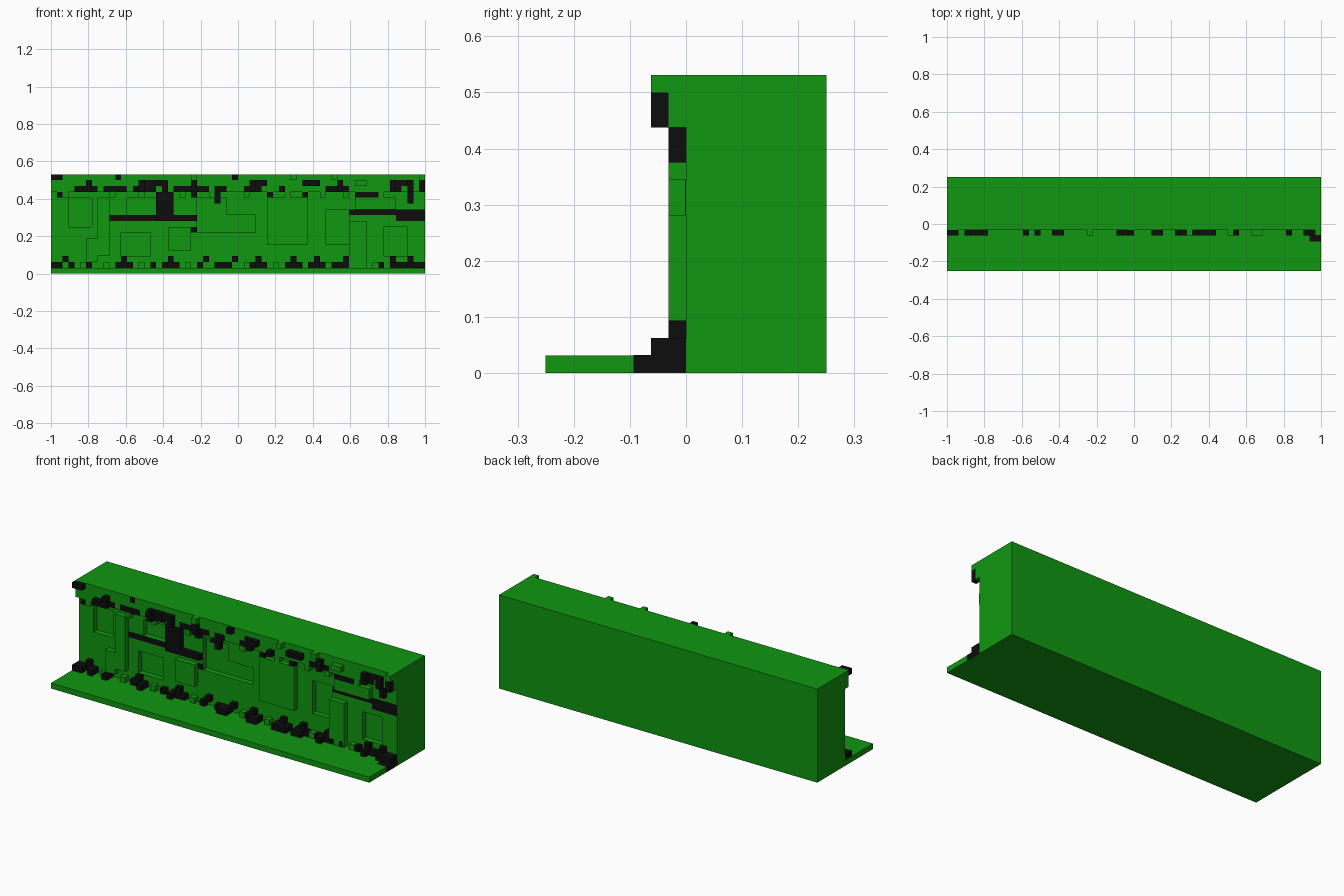
import bpy, bmesh
from itertools import groupby

if "Cube" in bpy.data.objects:
    bpy.data.objects.remove(bpy.data.objects["Cube"])

U = 1 / 32          # one block unit; the model is 64 x 16 x 17 units

def material(name, col):
    m = bpy.data.materials.new(name)
    m.diffuse_color = (*col, 1)
    m.use_nodes = True
    m.node_tree.nodes["Principled BSDF"].inputs["Base Color"].default_value = m.diffuse_color
    return m

GREEN = material("green", (0.005, 0.31, 0.005))
BLACK = material("black", (0.004, 0.004, 0.004))

def add_box(bm, x0, x1, y0, y1, z0, z1):
    """Box in block units, x counted from the left end."""
    r = bmesh.ops.create_cube(bm, size=1)
    for v in r["verts"]:
        v.co = (((x1 if v.co.x > 0 else x0) - 32) * U,
                (y1 if v.co.y > 0 else y0) * U,
                (z1 if v.co.z > 0 else z0) * U)

def finish(bm, name, mat):
    bmesh.ops.recalc_face_normals(bm, faces=bm.faces)
    me = bpy.data.meshes.new(name)
    bm.to_mesh(me)
    bm.free()
    me.materials.append(mat)
    ob = bpy.data.objects.new(name, me)
    bpy.context.collection.objects.link(ob)
    return ob

def boxes(name, items, mat):
    bm = bmesh.new()
    for b in items:
        add_box(bm, *b)
    return finish(bm, name, mat)

# wall with floor ledge and top overhang, extruded along x
profile = [(-8, 0), (8, 0), (8, 17), (-1, 17), (-1, 14), (0, 14), (0, 1), (-8, 1)]
bm = bmesh.new()
face = bm.faces.new([bm.verts.new((-1, y * U, z * U)) for y, z in profile])
ext = bmesh.ops.extrude_face_region(bm, geom=[face])
bmesh.ops.translate(bm, vec=(2, 0, 0),
                    verts=[g for g in ext["geom"] if isinstance(g, bmesh.types.BMVert)])
wall = finish(bm, "wall", GREEN)

# recessed panels: x0, x1, z0, z1
recesses = [(3, 7, 8, 13), (12, 17, 3, 7), (13, 18, 10, 13), (25, 30, 7, 13),
            (29.5, 35, 7, 10), (47, 51, 5, 11), (57, 61, 3, 8)]
bpy.context.view_layer.objects.active = wall
for x0, x1, z0, z1 in recesses:
    cutter = boxes("panel_cutter", [(x0, x1, -0.6, 1, z0, z1)], GREEN)
    cutter.hide_render = True
    mod = wall.modifiers.new("recess", "BOOLEAN")
    mod.operation = "DIFFERENCE"
    mod.solver = "EXACT"
    mod.object = cutter
    bpy.ops.object.modifier_apply(modifier=mod.name)
    bpy.data.objects.remove(cutter)

# raised panels
raised = [(8, 10, 3, 13), (6, 8, 2, 6), (20, 24, 4, 8), (37, 44, 5, 13),
          (51, 54, 1, 9), (52, 59, 11, 13)]
boxes("raised_panels", [(a, b, -1, 0.2, c, d) for a, b, c, d in raised], GREEN)

# green rubble under the overhang, on its face and along the floor
hanging = [2, 10, 15, 22, 27, 33, 40, 46, 50, 56]
boxes("hanging_blocks", [(x, x + 1, -1, 0.2, 13, 14.2) for x in hanging], GREEN)
lip = [(24, 25, 16), (41, 42, 16), (48, 49, 16), (52, 54, 15), (63, 64, 16)]
boxes("lip_blocks", [(a, b, -2, -0.8, z, z + 1) for a, b, z in lip], GREEN)
floor = [5, 9, 15, 23, 33, 38, 47, 55]
boxes("floor_blocks", [(x, x + 1, -1, 0.2, 0.8, 2) for x in floor], GREEN)

# black blocks: runs of x per row, jutting further out in the columns below
far = set()
for a, b in [(0, 2), (3, 7), (13, 14), (15, 16), (18, 20), (24, 25), (29, 32),
             (35, 37), (38, 46), (49, 50), (58, 59), (61, 64)]:
    far.update(range(a, b))
rows = {
    1: [(0, 2), (3, 4), (6, 7), (11, 14), (17, 18), (19, 22), (25, 26), (28, 31),
        (34, 37), (40, 43), (44, 47), (48, 52), (53, 54), (56, 57), (58, 64)],
    2: [(2, 3), (12, 13), (20, 21), (26, 27), (31, 32), (35, 36), (41, 42),
        (45, 46), (50, 51), (58, 59), (61, 62)],
    12: [(28, 29), (61, 62)],
    13: [(1, 2), (18, 21), (24, 25), (27, 29), (37, 38), (43, 44), (52, 56), (61, 62)],
    14: [(4, 8), (9, 13), (14, 18), (19, 20), (21, 27), (28, 30), (33, 36),
         (39, 40), (47, 51), (58, 60), (61, 62), (63, 64)],
    15: [(6, 7), (15, 20), (24, 25), (34, 37), (43, 46), (49, 50), (58, 62), (63, 64)],
    16: [(0, 2), (11, 12), (31, 32)],
}
blocks = []
for z, spans in rows.items():
    for a, b in spans:
        for out, run in groupby(range(a, b), key=lambda x: x in far):
            run = list(run)
            if z >= 14:                       # on the overhang
                y0, y1 = (-2 if out else -1.06), -1
            else:                             # against the wall
                y0, y1 = (-2 if out and z == 1 else -1), 0
            blocks.append((run[0], run[-1] + 1, y0, y1, z, z + 1))
boxes("black_blocks", blocks, BLACK)

# black beam and post in the middle, and the dark strip at the right
boxes("middle_beam", [(10, 18, -0.06, 0, 9, 10), (18, 25, -1, 0, 9, 10),
                      (18, 21, -1, 0, 10, 13), (24, 25, -0.06, 0, 7, 8)], BLACK)
boxes("right_strip", [(51, 64, -0.06, 0, 10, 11), (59, 64, -0.06, 0, 9, 10)], BLACK)

# dark patch in the right end of the floor
boxes("floor_end_patch", [(62, 64.03, -3, 0, 0.02, 1.03)], BLACK)
